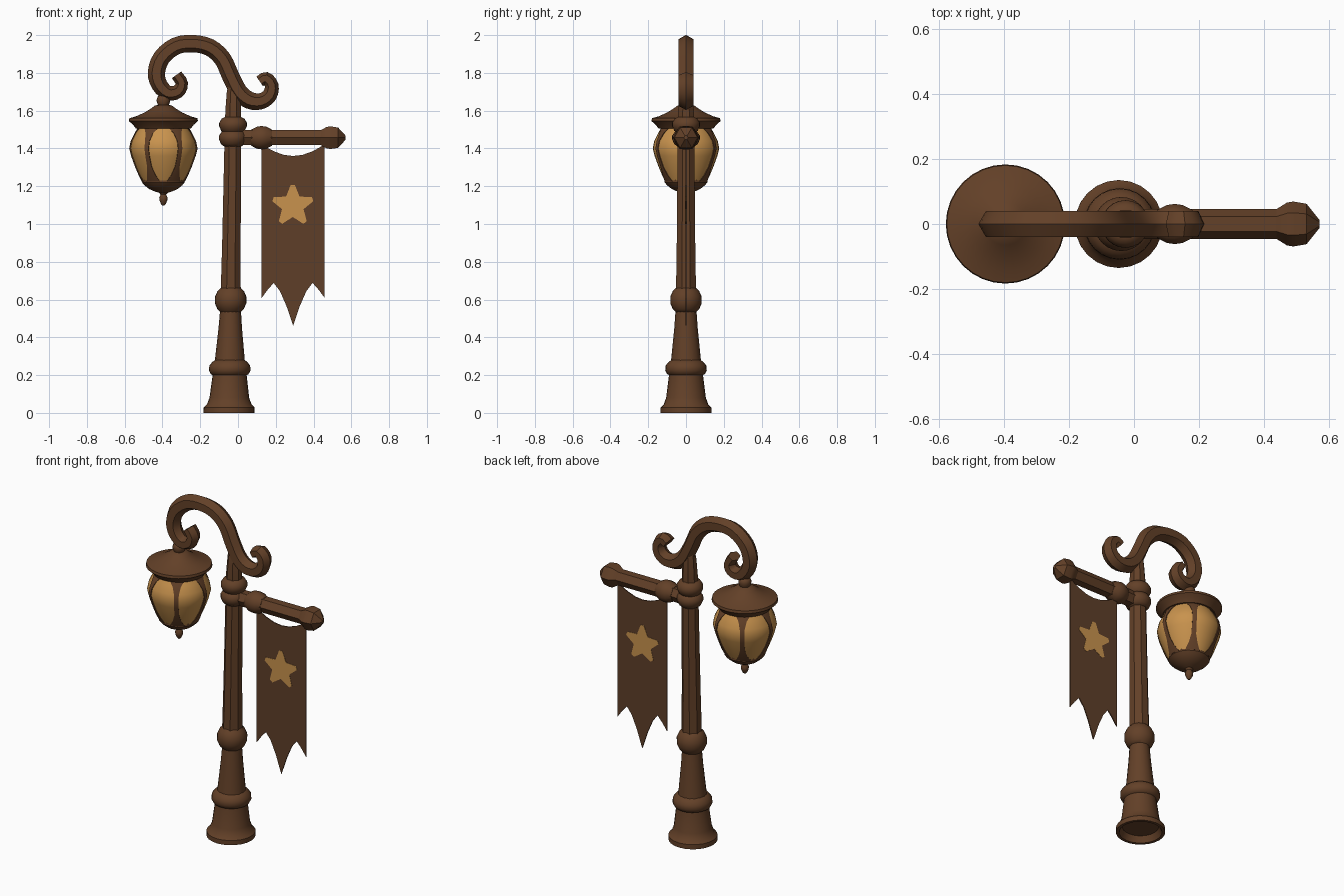
import bpy, bmesh, math
from mathutils import Vector, Matrix

if "Cube" in bpy.data.objects:
    bpy.data.objects.remove(bpy.data.objects["Cube"])


def material(name, colour):
    m = bpy.data.materials.new(name)
    m.diffuse_color = (*colour, 1)
    m.use_nodes = True
    m.node_tree.nodes["Principled BSDF"].inputs["Base Color"].default_value = m.diffuse_color
    return m


BROWN = material("dark brown", (0.125, 0.052, 0.021))
CLOTH = material("banner brown", (0.112, 0.049, 0.022))
AMBER = material("amber", (0.58, 0.29, 0.075))


def finish(name, bm, mat, angle=35):
    bmesh.ops.remove_doubles(bm, verts=bm.verts, dist=1e-5)
    bmesh.ops.recalc_face_normals(bm, faces=bm.faces)
    me = bpy.data.meshes.new(name)
    bm.to_mesh(me)
    bm.free()
    ob = bpy.data.objects.new(name, me)
    bpy.context.collection.objects.link(ob)
    me.materials.append(mat)
    bpy.ops.object.select_all(action='DESELECT')
    ob.select_set(True)
    bpy.context.view_layer.objects.active = ob
    bpy.ops.object.shade_smooth_by_angle(angle=math.radians(angle))
    return ob


def skin(bm, rings):
    """Join equal rings of points with quads and cap both ends."""
    vs = [[bm.verts.new(p) for p in ring] for ring in rings]
    n = len(vs[0])
    for a, b in zip(vs, vs[1:]):
        for i in range(n):
            j = (i + 1) % n
            bm.faces.new((a[i], a[j], b[j], b[i]))
    bm.faces.new(vs[0][::-1])
    bm.faces.new(vs[-1])


def lathe(name, profile, place, mat=BROWN, sides=24, turn=0.0, angle=35):
    """Revolve (radius, height) pairs; place maps local points to the model."""
    bm = bmesh.new()
    skin(bm, [[place(Vector((r * math.cos(turn + math.tau * i / sides),
                             r * math.sin(turn + math.tau * i / sides), z)))
               for i in range(sides)] for r, z in profile])
    return finish(name, bm, mat, angle)


def on_pole(p):  # the pole leans slightly to the right as it rises
    return Vector((p.x - 0.047 + 0.0135 * p.z, p.y, p.z))


def on_lantern(p):
    return Vector((p.x - 0.395, p.y, p.z))


def on_rod(p):  # local height runs along x
    return Vector((p.z, p.y, 1.457 - p.x))


# Pole: hollow foot, flared lower part, rings and faceted shaft
lathe("foot", [(0.1, 0.035), (0.118, 0.0), (0.135, 0.0), (0.135, 0.028), (0.118, 0.045),
               (0.105, 0.08), (0.09, 0.2)], on_pole)
lathe("lower_ring", [(0.08, 0.195), (0.1, 0.205), (0.11, 0.225), (0.108, 0.25),
                     (0.092, 0.27), (0.07, 0.285)], on_pole, angle=45)
lathe("flared_column", [(0.08, 0.27), (0.072, 0.35), (0.062, 0.45), (0.054, 0.56)],
      on_pole, sides=16)
lathe("middle_ring", [(0.05, 0.53), (0.07, 0.55), (0.083, 0.58), (0.083, 0.615),
                      (0.07, 0.645), (0.05, 0.665)], on_pole, angle=45)
lathe("shaft", [(0.058, 0.6), (0.053, 0.9), (0.048, 1.4), (0.045, 1.6), (0.038, 1.7),
                (0.02, 1.8)], on_pole, sides=8, turn=math.pi / 8)
for name, z in (("collar_low", 1.455), ("collar_high", 1.525)):
    lathe(name, [(0.045, z - 0.045), (0.062, z - 0.032), (0.073, z - 0.008),
                 (0.073, z + 0.012), (0.06, z + 0.033), (0.042, z + 0.042)], on_pole, angle=50)

# Scrolled arm: six-sided section swept along an S curve
path = [(-0.325, 1.79), (-0.298, 1.745), (-0.318, 1.702), (-0.37, 1.693), (-0.415, 1.735),
        (-0.432, 1.80), (-0.405, 1.88), (-0.33, 1.942), (-0.24, 1.955), (-0.15, 1.935),
        (-0.082, 1.875), (-0.04, 1.785), (0.005, 1.70), (0.06, 1.655), (0.122, 1.65),
        (0.168, 1.682), (0.178, 1.735), (0.148, 1.772), (0.115, 1.755)]
pts = [Vector((x, 0, z)) for x, z in path]
ext = [2 * pts[0] - pts[1]] + pts + [2 * pts[-1] - pts[-2]]
fine = []
for a, b, c, d in zip(ext, ext[1:], ext[2:], ext[3:]):
    for t in (0, 1 / 3, 2 / 3):
        fine.append(0.5 * (2 * b + (c - a) * t + (2 * a - 5 * b + 4 * c - d) * t * t
                           + (3 * b - a - 3 * c + d) * t ** 3))
fine.append(pts[-1])
rings = []
for i, p in enumerate(fine):
    tan = (fine[min(i + 1, len(fine) - 1)] - fine[max(i - 1, 0)]).normalized()
    nor = Vector((tan.z, 0, -tan.x))
    edge = min(i, len(fine) - 1 - i)
    r = 0.03 + 0.016 * min(1, edge / 15)
    rings.append([p + nor * r * math.cos(k * math.pi / 3)
                  + Vector((0, 0.046 * math.sin(k * math.pi / 3), 0)) for k in range(6)])
bm = bmesh.new()
skin(bm, rings)
finish("scroll_arm", bm, BROWN, 30)

# Banner rod with a knob near the pole and a pointed end
lathe("banner_rod", [(0.046, -0.03), (0.046, 0.49)], on_rod, sides=6, turn=math.pi / 6, angle=25)
lathe("rod_knob", [(0.044, 0.07), (0.06, 0.1), (0.064, 0.125), (0.06, 0.15), (0.044, 0.18)],
      on_rod, sides=12, turn=math.pi / 12, angle=45)
lathe("rod_end", [(0.044, 0.435), (0.066, 0.47), (0.069, 0.49), (0.062, 0.53), (0.012, 0.57)],
      on_rod, sides=6, turn=math.pi / 6, angle=30)

# Lantern: hanging ball, roof, glass and bottom cup
lathe("hanging_ball", [(0.012, 1.685), (0.03, 1.675), (0.037, 1.655), (0.03, 1.633),
                       (0.022, 1.615)], on_lantern, sides=16, angle=60)
lathe("lantern_roof", [(0.02, 1.632), (0.045, 1.627), (0.065, 1.612), (0.1, 1.59),
                       (0.145, 1.57), (0.18, 1.56), (0.183, 1.545), (0.16, 1.525),
                       (0.145, 1.505), (0.1, 1.505)], on_lantern, sides=32)
glass = [(0.128, 1.515), (0.148, 1.48), (0.168, 1.44), (0.176, 1.4), (0.166, 1.36),
         (0.146, 1.305), (0.127, 1.26), (0.11, 1.225)]
lathe("lantern_glass", glass, on_lantern, AMBER, 32, angle=40)
lathe("lantern_cup", [(0.09, 1.25), (0.106, 1.248), (0.113, 1.235), (0.113, 1.22),
                      (0.1, 1.205), (0.075, 1.185), (0.045, 1.172), (0.022, 1.165),
                      (0.015, 1.155), (0.022, 1.14), (0.021, 1.125), (0.012, 1.105),
                      (0.005, 1.098)], on_lantern)

# Six thin bars over the glass, widening at both ends
widths = (0.045, 0.022, 0.013, 0.012, 0.012, 0.013, 0.024, 0.04)
bm = bmesh.new()
for k in range(6):
    mid = k * math.pi / 3
    rows = []
    for (r, z), w in zip(glass, widths):
        ring = []
        for off, rad in ((-1, -0.004), (-1, 0.004), (0, 0.005), (1, 0.004), (1, -0.004)):
            a = mid + off * w / r
            ring.append(on_lantern(Vector(((r + rad) * math.cos(a), (r + rad) * math.sin(a), z))))
        rows.append(ring)
    skin(bm, rows)
finish("lantern_bars", bm, BROWN, 40)


def plate(name, outline, depth, mat):
    """Flat sheet in the x-z plane, centred on y = 0."""
    bm = bmesh.new()
    face = bm.faces.new([bm.verts.new((x, -depth / 2, z)) for x, z in outline])
    out = bmesh.ops.extrude_face_region(bm, geom=[face])
    bmesh.ops.translate(bm, vec=(0, depth, 0),
                        verts=[v for v in out["geom"] if isinstance(v, bmesh.types.BMVert)])
    bmesh.ops.triangulate(bm, faces=[f for f in bm.faces if len(f.verts) > 4])
    finish(name, bm, mat, 20)


# Banner: sagging top edge and a three-pointed lower edge, mirrored about its middle
half = [(0, 1.36), (0.05, 1.366), (0.1, 1.384), (0.14, 1.405), (0.167, 1.425), (0.167, 0.608),
        (0.135, 0.652), (0.103, 0.688), (0.07, 0.645), (0.035, 0.565), (0, 0.462)]
plate("banner", [(0.292 + x, z) for x, z in half]
      + [(0.292 - x, z) for x, z in half[-2:0:-1]], 0.006, CLOTH)

# Star emblem showing on both sides of the banner
star = []
for i in range(10):
    a = math.pi / 2 + i * math.pi / 5
    for da in ((-0.1, 0.1) if i % 2 == 0 else (0,)):
        r = 0.111 if i % 2 == 0 else 0.06
        star.append((0.29 + r * math.cos(a + da), 1.097 + r * math.sin(a + da)))
plate("banner_star", star, 0.0095, AMBER)
